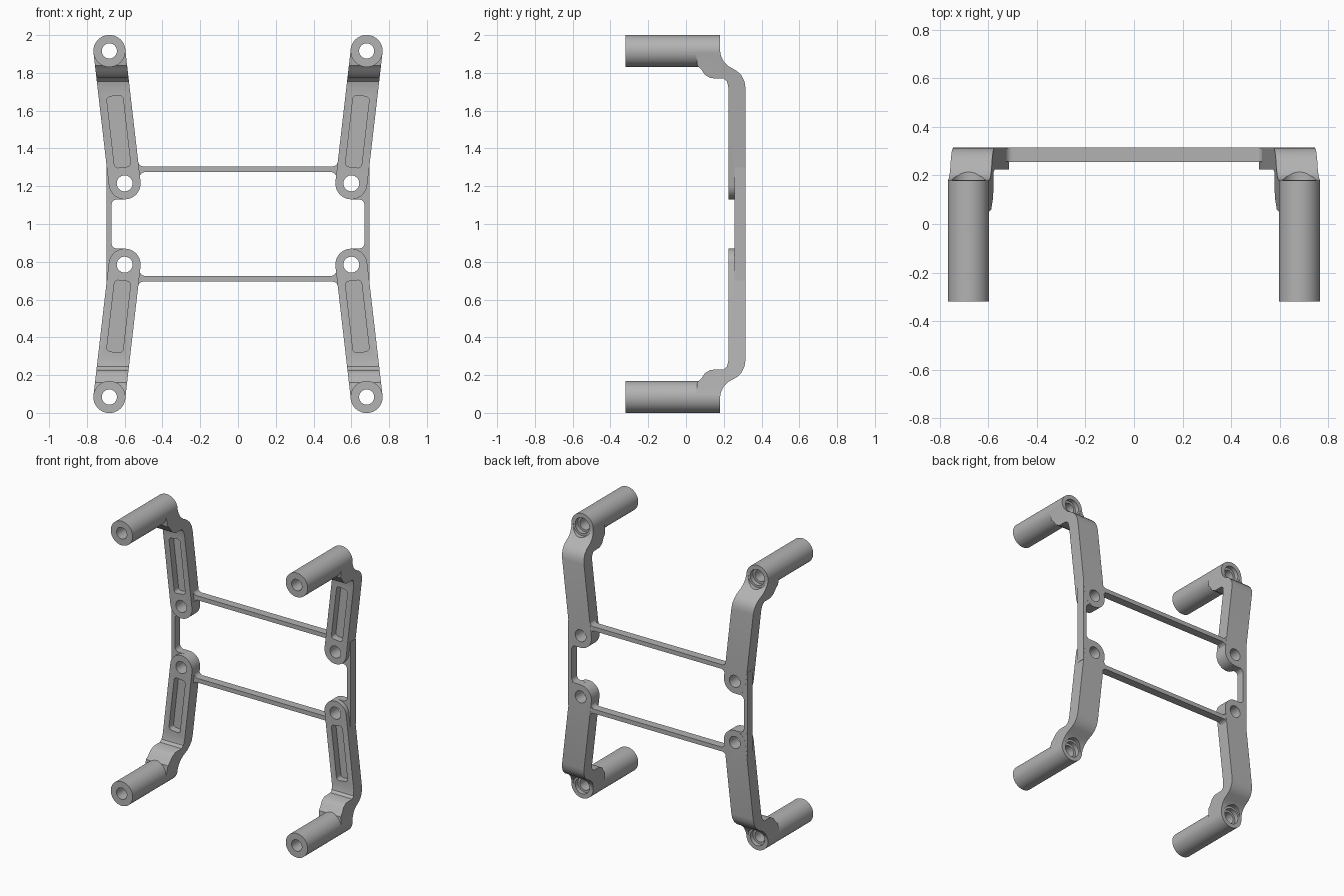
import bpy, bmesh, math
from mathutils import Vector
from mathutils.geometry import convex_hull_2d

if "Cube" in bpy.data.objects:
    bpy.data.objects.remove(bpy.data.objects["Cube"], do_unlink=True)

grey = bpy.data.materials.new("plain_grey")
grey.use_nodes = True
grey.diffuse_color = (0.45, 0.45, 0.45, 1)
grey.node_tree.nodes["Principled BSDF"].inputs["Base Color"].default_value = (0.45, 0.45, 0.45, 1)


def hull(centres, r, n=48):
    """Outline wrapped around equal circles."""
    pts = [Vector((c[0] + r * math.cos(2 * math.pi * i / n),
                   c[1] + r * math.sin(2 * math.pi * i / n)))
           for c in centres for i in range(n)]
    return [pts[i] for i in convex_hull_2d(pts)]


def prism(name, pts, lo, hi, along_x=False):
    """Extrude an outline along y, or along x for a side profile."""
    bm = bmesh.new()
    place = (lambda p, t: (t, p[0], p[1])) if along_x else (lambda p, t: (p[0], t, p[1]))
    rings = [[bm.verts.new(place(p, t)) for p in pts] for t in (lo, hi)]
    for ring in rings:
        bm.faces.new(ring)
    for i in range(len(pts)):
        j = (i + 1) % len(pts)
        bm.faces.new((rings[0][i], rings[0][j], rings[1][j], rings[1][i]))
    bmesh.ops.recalc_face_normals(bm, faces=bm.faces)
    mesh = bpy.data.meshes.new(name)
    bm.to_mesh(mesh)
    bm.free()
    mesh.materials.append(grey)
    ob = bpy.data.objects.new(name, mesh)
    ob.location.z = 1          # symmetry centre of the whole bracket
    bpy.context.collection.objects.link(ob)
    return ob


def box(x0, x1, z0, z1):
    return [(x0, z0), (x1, z0), (x1, z1), (x0, z1)]


def fillet(x, z, sx, sz, r=0.03, lap=0.02):
    """Concave corner patch that overlaps the two walls it joins."""
    cx, cz = x + sx * r, z + sz * r
    arc = [(cx - sx * r * math.cos(a), cz - sz * r * math.sin(a))
           for a in (math.pi / 2 * i / 8 for i in range(9))]
    return [(x - sx * lap, cz)] + arc + [(cx, z - sz * lap), (x - sx * lap, z - sz * lap)]


def finish(ob, mirror):
    """Mirror, apply the modifiers and shade."""
    m = ob.modifiers.new("mirror", 'MIRROR')
    m.use_axis = mirror
    m.use_mirror_merge = False
    bpy.ops.object.select_all(action='DESELECT')
    ob.select_set(True)
    bpy.context.view_layer.objects.active = ob
    bpy.ops.object.convert(target='MESH')
    bpy.ops.object.shade_smooth_by_angle(angle=math.radians(32))


boss, post = Vector((0.60, 0.215)), Vector((0.681, 0.916))
along = (post - boss).normalized()
across = Vector((along.y, -along.x))
BACK = 0.315

# Arm: front outline crossed with the bent side profile
arms = prism("arms", hull([boss, post], 0.0845), -0.2, 0.4)
side = [(BACK, 0.1), (BACK, 0.72), (0.31, 0.755), (0.295, 0.785), (0.27, 0.81),
        (0.225, 0.835), (0.2, 0.86), (0.185, 0.89), (0.1795, 0.92), (0.05, 0.92),
        (0.06, 0.84), (0.08, 0.82), (0.1, 0.79), (0.13, 0.772), (0.2, 0.77),
        (0.217, 0.755), (0.225, 0.72), (0.225, 0.1)]
slot_ends = [boss + along * d + across * s for d in (0.106, 0.446) for s in (-0.023, 0.023)]

steps = [
    ('INTERSECT', prism("side_profile", side, 0.3, 1.0, True)),
    ('UNION', prism("post", hull([post], 0.085), -0.32, 0.18)),
    ('UNION', prism("boss_web", box(0.6, 0.696, 0.13, 0.29), 0.256, 0.3145)),
    ('DIFFERENCE', prism("boss_hole", hull([boss], 0.042), 0.1, 0.4)),
    ('DIFFERENCE', prism("post_hole", hull([post], 0.04), -0.4, 0.4)),
    ('DIFFERENCE', prism("counterbore", hull([post], 0.055), 0.15, 0.4)),
    ('DIFFERENCE', prism("spot_face", hull([post], 0.07), 0.1805, 0.4)),
    ('DIFFERENCE', prism("slot", hull(slot_ends, 0.02), 0.1, 0.275)),
]
for op, tool in steps:
    tool.hide_render = True
    mod = arms.modifiers.new(tool.name, 'BOOLEAN')
    mod.operation, mod.object, mod.solver = op, tool, 'EXACT'
finish(arms, (True, False, True))
for op, tool in steps:
    bpy.data.objects.remove(tool, do_unlink=True)

# Cross bars and side bars joining the arms
finish(prism("cross_bars", box(-0.545, 0.545, 0.275, 0.305), 0.256, 0.314), (False, False, True))
finish(prism("side_bars", box(0.67, 0.697, -0.3, 0.3), 0.256, 0.314), (True, False, False))

# Rounded inside corners where the bars meet the arms
for name, corner in (("lower_bar_fillets", (0.521, 0.275, -1, -1)),
                     ("upper_bar_fillets", (0.53, 0.305, -1, 1)),
                     ("side_bar_fillets", (0.67, 0.13, -1, -1))):
    finish(prism(name, fillet(*corner), 0.2565, 0.3135), (True, False, True))
